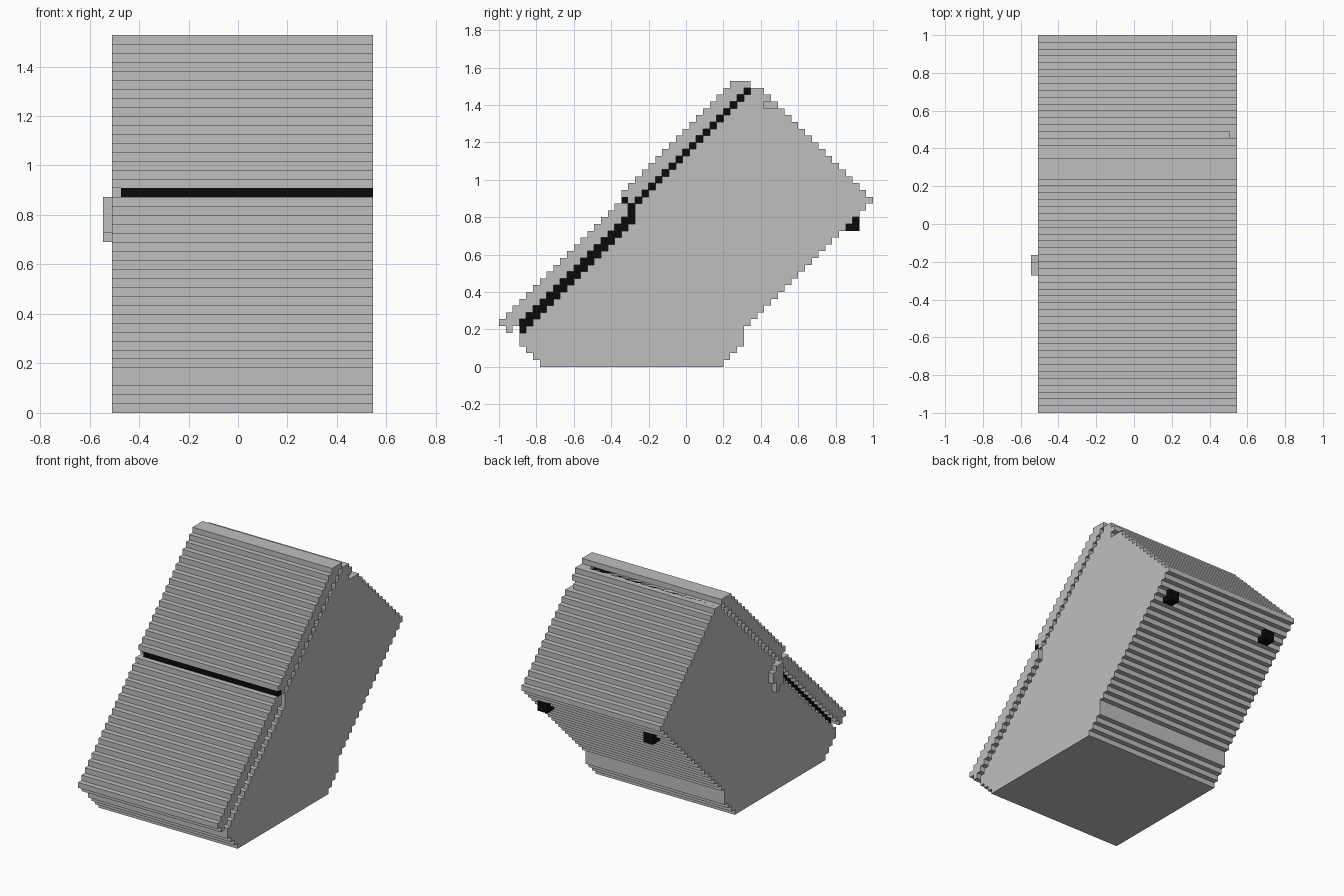
import bpy, bmesh

cube = bpy.data.objects.get("Cube")
if cube:
    bpy.data.objects.remove(cube, do_unlink=True)

V = 2 / 55          # grid step
X0 = -14 * V        # right side of the body


def material(name, c):
    m = bpy.data.materials.new(name)
    m.use_nodes = True
    m.diffuse_color = (c, c, c, 1)
    m.node_tree.nodes["Principled BSDF"].inputs["Base Color"].default_value = (c, c, c, 1)
    return m


grey = material("light grey", 0.52)
black = material("black", 0.003)


def stepped(name, spans, i0, i1, mat):
    """Extrude a stepped side profile, given as {row: (back start, back end)}, along x."""
    rows = sorted(spans)
    right = [(spans[k][1], k + d) for k in rows for d in (0, 1)]
    left = [(spans[k][0], k + d) for k in reversed(rows) for d in (1, 0)]
    outline = []
    for p in right + left:
        if not outline or outline[-1] != p:
            outline.append(p)
    # drop points in the middle of straight runs
    n = len(outline)
    outline = [p for a, p in enumerate(outline)
               if not any(outline[a - 1][c] == p[c] == outline[(a + 1) % n][c] for c in (0, 1))]
    bm = bmesh.new()
    face = bm.faces.new([bm.verts.new((X0 + i0 * V, -1 + j * V, k * V)) for j, k in outline])
    new = bmesh.ops.extrude_face_region(bm, geom=[face])["geom"]
    bmesh.ops.translate(bm, vec=((i1 - i0) * V, 0, 0),
                        verts=[g for g in new if isinstance(g, bmesh.types.BMVert)])
    bmesh.ops.recalc_face_normals(bm, faces=bm.faces)
    mesh = bpy.data.meshes.new(name)
    bm.to_mesh(mesh)
    bm.free()
    mesh.materials.append(mat)
    ob = bpy.data.objects.new(name, mesh)
    bpy.context.collection.objects.link(ob)
    return ob


# Cabinet body: stepped wedge with a flat base
def body_start(k):
    if k < 5:
        return max(3, 6 - k)
    return k - 1 if k < 22 else max(20, k - 3)


def body_end(k):
    if k < 6:
        return min(36, 33 + k)
    return 31 + k if k < 25 else 79 - k


body = {k: (body_start(k), body_end(k)) for k in range(41)}
stepped("cabinet_body", body, 0, 28, grey)

# Left side panel with a small finger notch near the top
panel = dict(body)
panel[38] = (body[38][0], 39)
stepped("left_side_panel", panel, 28, 29, grey)

# Sloping front covers
lower = {k: (k - 6, k - 3) for k in range(6, 23)}
lower[5] = (1, 2)
lower[23] = (17, 19)
stepped("lower_cover", lower, 0, 29, grey)
upper = {k: (k - 7, k - 4) for k in range(25, 42)}
upper[24] = (19, 20)
stepped("upper_cover", upper, 0, 29, grey)

# Black layer set back in the gap between covers and body
core = {k: (k - 4, k) for k in range(6, 22)}
core[5] = (3, 5)
core.update({22: (18, 21), 23: (18, 21)})
stepped("lower_gap_lining", core, 1, 27, black)
stepped("upper_gap_lining", {k: (k - 5, k - 2) for k in range(25, 41)} | {24: (19, 22)},
        1, 27, black)

# Black seam across the front
stepped("front_seam", {24: (18, 19)}, 1, 29, black)

# Handle on the right side
stepped("side_handle", {19: (21, 22), 20: (20, 22), 21: (20, 23), 22: (20, 23), 23: (20, 22)},
        -1, 0, grey)

# Rear feet
for side, i in (("right", 3), ("left", 25)):
    stepped(side + "_foot", {20: (51, 53), 21: (52, 53)}, i, i + 2, black)
